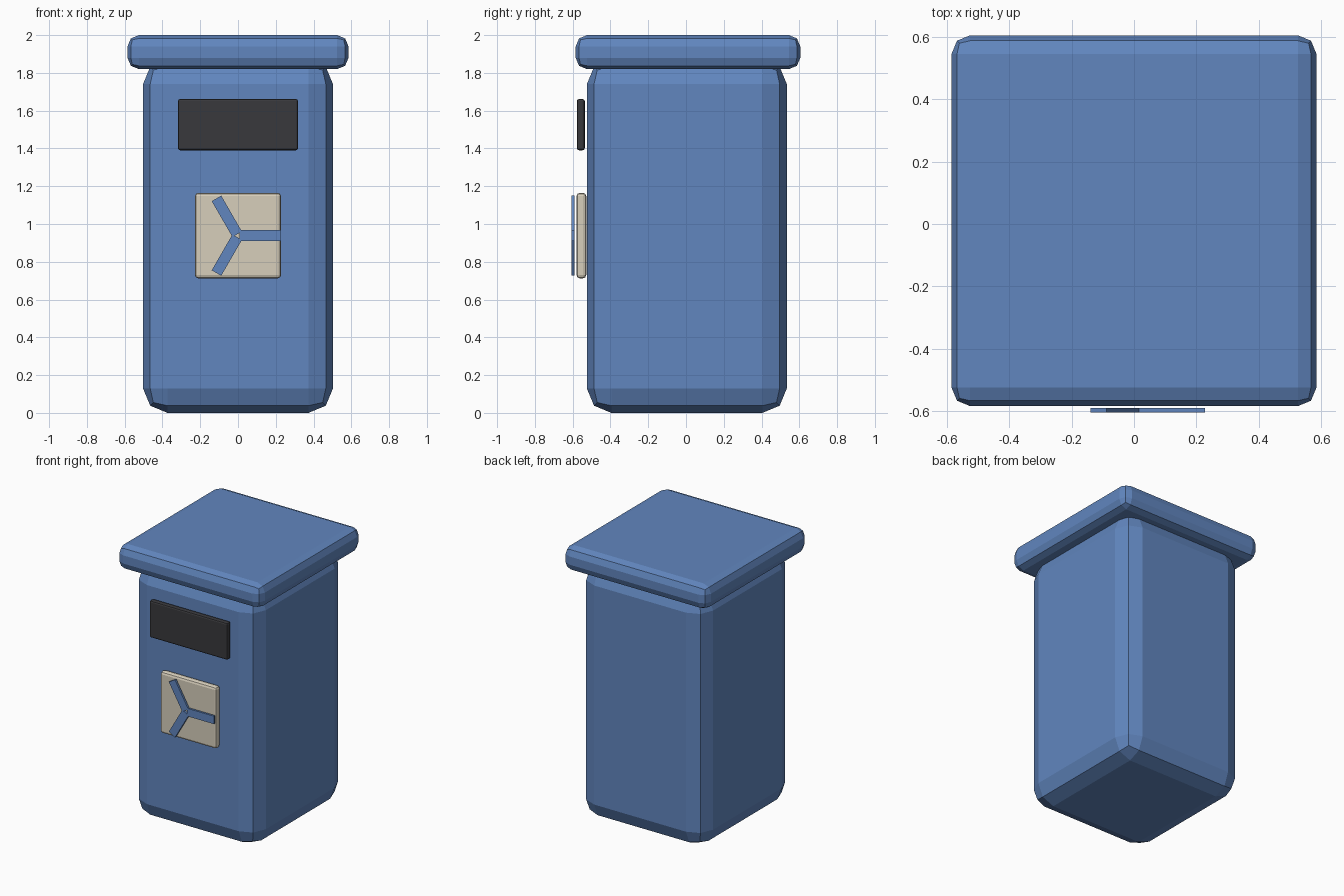
import bpy
import math
from mathutils import Matrix, Vector

if "Cube" in bpy.data.objects:
    bpy.data.objects.remove(bpy.data.objects["Cube"])


def material(name, rgb):
    m = bpy.data.materials.new(name)
    m.diffuse_color = (*rgb, 1)
    m.use_nodes = True
    m.node_tree.nodes["Principled BSDF"].inputs["Base Color"].default_value = m.diffuse_color
    return m


blue = material("blue_paint", (0.12, 0.24, 0.52))
dark = material("dark_slot", (0.04, 0.04, 0.045))
cream = material("cream_panel", (0.68, 0.62, 0.50))


def box(name, lo, hi, mat, bevel=0.0):
    """Flat-shaded box between two corners, optionally with a two-step bevel."""
    lo, hi = Vector(lo), Vector(hi)
    bpy.ops.mesh.primitive_cube_add(size=1)
    ob = bpy.context.object
    ob.name = name
    ob.data.transform(Matrix.Translation((lo + hi) / 2) @ Matrix.Diagonal((*(hi - lo), 1)))
    ob.data.materials.append(mat)
    if bevel:
        mod = ob.modifiers.new("bevel", 'BEVEL')
        mod.width = bevel
        mod.segments = 2
    return ob


# Bin body and overhanging lid
box("body", (-0.503, -0.525, 0), (0.503, 0.534, 1.87), blue, 0.13)
box("lid", (-0.585, -0.584, 1.82), (0.585, 0.605, 2.0), blue, 0.06)

# Opening and front panel
box("slot", (-0.318, -0.578, 1.39), (0.318, -0.536, 1.662), dark, 0.012)
box("front_panel", (-0.228, -0.58, 0.712), (0.228, -0.528, 1.165), cream, 0.018)

# Three radial bars on the panel
for i in range(3):
    bar = box(f"panel_bar_{i + 1}", (0.009, -0.605, -0.029), (0.228, -0.59, 0.029), blue)
    bar.rotation_euler.y = i * math.tau / 3
    bar.location.z = 0.938
